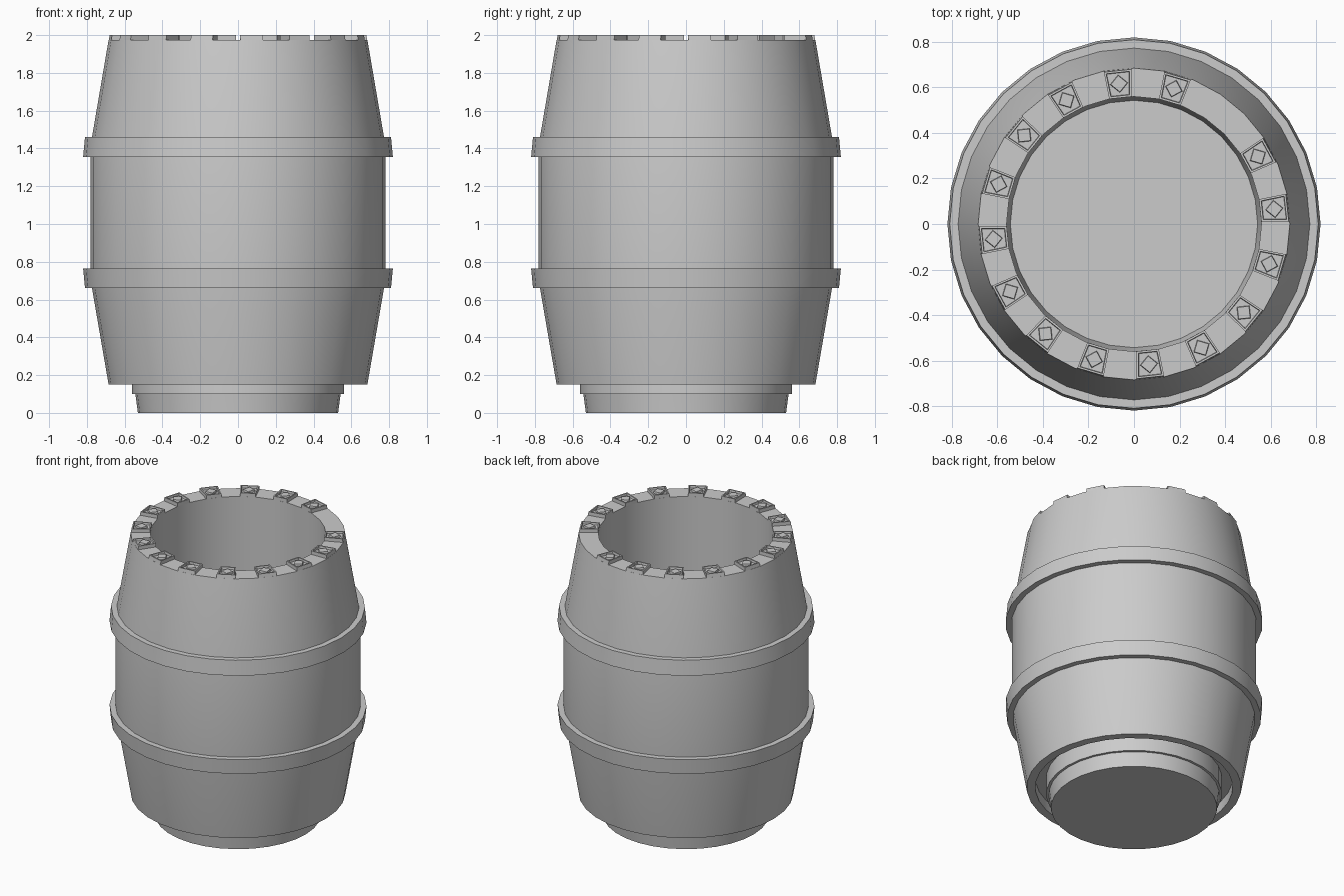
import bpy, bmesh, math
from mathutils import Matrix

if "Cube" in bpy.data.objects:
    bpy.data.objects.remove(bpy.data.objects["Cube"])

grey = bpy.data.materials.new("plain grey")
grey.diffuse_color = (0.6, 0.6, 0.6, 1)
grey.use_nodes = True
grey.node_tree.nodes["Principled BSDF"].inputs["Base Color"].default_value = grey.diffuse_color
SIDES = 32


def finish(name, bm):
    bmesh.ops.recalc_face_normals(bm, faces=bm.faces)
    mesh = bpy.data.meshes.new(name)
    bm.to_mesh(mesh)
    bm.free()
    mesh.materials.append(grey)
    ob = bpy.data.objects.new(name, mesh)
    bpy.context.collection.objects.link(ob)
    return ob


def smooth(ob):
    bpy.ops.object.select_all(action='DESELECT')
    ob.select_set(True)
    bpy.context.view_layer.objects.active = ob
    bpy.ops.object.shade_smooth_by_angle(angle=math.radians(25))


def lathe(name, profile, closed=False):
    bm = bmesh.new()
    pts = [bm.verts.new((r, 0, z)) for r, z in profile]
    pairs = list(zip(pts, pts[1:])) + ([(pts[-1], pts[0])] if closed else [])
    edges = [bm.edges.new(p) for p in pairs]
    bmesh.ops.spin(bm, geom=pts + edges, cent=(0, 0, 0), axis=(0, 0, 1),
                   angle=2 * math.pi, steps=SIDES, use_duplicate=False)
    bmesh.ops.remove_doubles(bm, verts=bm.verts, dist=1e-4)
    ob = finish(name, bm)
    smooth(ob)
    return ob


# hollow barrel with straight middle, recessed underside and narrow foot
lathe("barrel_body", [
    (0, 0.10), (0.56, 0.10), (0.56, 1.975), (0.685, 1.975), (0.773, 1.46),
    (0.782, 1.36), (0.782, 0.76), (0.773, 0.66), (0.685, 0.15), (0.63, 0.15),
    (0.63, 0.22), (0.56, 0.22), (0.55, 0.15), (0.53, 0), (0, 0)])

# two hoops, each slightly wider towards the middle
lathe("lower_hoop", [(0.76, 0.66), (0.81, 0.66), (0.82, 0.765), (0.76, 0.765)], True)
lathe("upper_hoop", [(0.76, 1.355), (0.82, 1.355), (0.81, 1.46), (0.76, 1.46)], True)

# raised rim blocks with a sunken panel and a diamond stud; one is missing
half = math.radians(5.1)
for i in range(16):
    if i == 2:
        continue
    a = math.radians(6.1 + 22.5 * i)
    bm = bmesh.new()
    rings = []
    for z, outer in ((1.96, 0.686), (2.0, 0.68)):
        rings.append([bm.verts.new((r * math.cos(a + t), r * math.sin(a + t), z))
                      for r, t in ((0.56, -half), (outer, -half),
                                   (outer, half), (0.56, half))])
    low, high = rings
    for k in range(4):
        n = (k + 1) % 4
        bm.faces.new((low[k], low[n], high[n], high[k]))
    bm.faces.new(low[::-1])
    top = bm.faces.new(high)
    bm.normal_update()
    bmesh.ops.inset_region(bm, faces=[top], thickness=0.012)
    bmesh.ops.inset_region(bm, faces=[top], thickness=0.003, depth=-0.015)
    bmesh.ops.create_cone(
        bm, cap_ends=True, segments=4, radius1=0.04, radius2=0.036, depth=0.016,
        matrix=Matrix.Rotation(a, 4, 'Z') @ Matrix.Translation((0.62, 0, 1.99)))
    finish("rim_block_%d" % (i + 1), bm)
